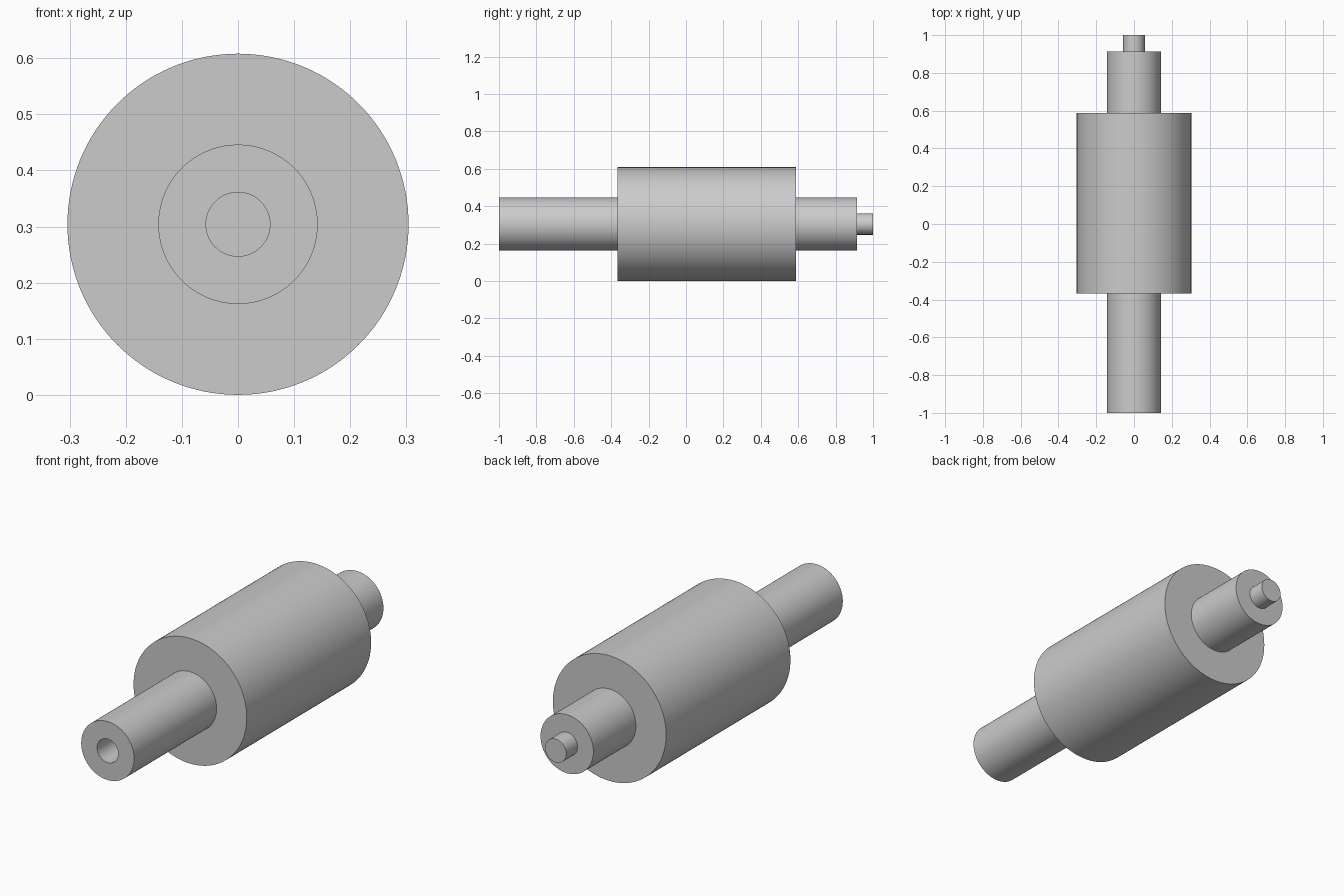
import bpy, bmesh, math
from mathutils import Matrix

if "Cube" in bpy.data.objects:
    bpy.data.objects.remove(bpy.data.objects["Cube"])

SEGMENTS = 128
AXIS_HEIGHT = 0.304

grey = bpy.data.materials.new("plain grey")
grey.diffuse_color = (0.6, 0.6, 0.6, 1)
grey.use_nodes = True
grey.node_tree.nodes["Principled BSDF"].inputs["Base Color"].default_value = grey.diffuse_color


def lathe(name, profile):
    """Revolve (radius, y) points around the long axis; radius 0 closes a cap."""
    bm = bmesh.new()
    verts = [bm.verts.new((r, y, 0)) for r, y in profile]
    edges = [bm.edges.new(pair) for pair in zip(verts, verts[1:])]
    bmesh.ops.spin(bm, geom=verts + edges, cent=(0, 0, 0), axis=(0, 1, 0),
                   angle=math.tau, steps=SEGMENTS, use_duplicate=False)
    bmesh.ops.remove_doubles(bm, verts=bm.verts, dist=1e-5)
    bmesh.ops.transform(bm, verts=bm.verts, matrix=Matrix.Translation((0, 0, AXIS_HEIGHT)))
    bmesh.ops.recalc_face_normals(bm, faces=bm.faces)
    mesh = bpy.data.meshes.new(name)
    bm.to_mesh(mesh)
    bm.free()
    mesh.materials.append(grey)
    obj = bpy.data.objects.new(name, mesh)
    bpy.context.collection.objects.link(obj)
    bpy.ops.object.select_all(action='DESELECT')
    obj.select_set(True)
    bpy.context.view_layer.objects.active = obj
    bpy.ops.object.shade_smooth_by_angle(angle=math.radians(30))
    return obj


# Wide roller around the shaft
lathe("roller", [(0.142, -0.367), (0.304, -0.367), (0.304, 0.587), (0.142, 0.587)])

# Shaft with a blind bore in its front end and a thin pin on its back end
lathe("shaft", [(0, -0.367), (0.057, -0.367), (0.057, -1.0), (0.142, -1.0),
                (0.142, 0.913), (0.057, 0.913), (0.057, 1.0), (0, 1.0)])
